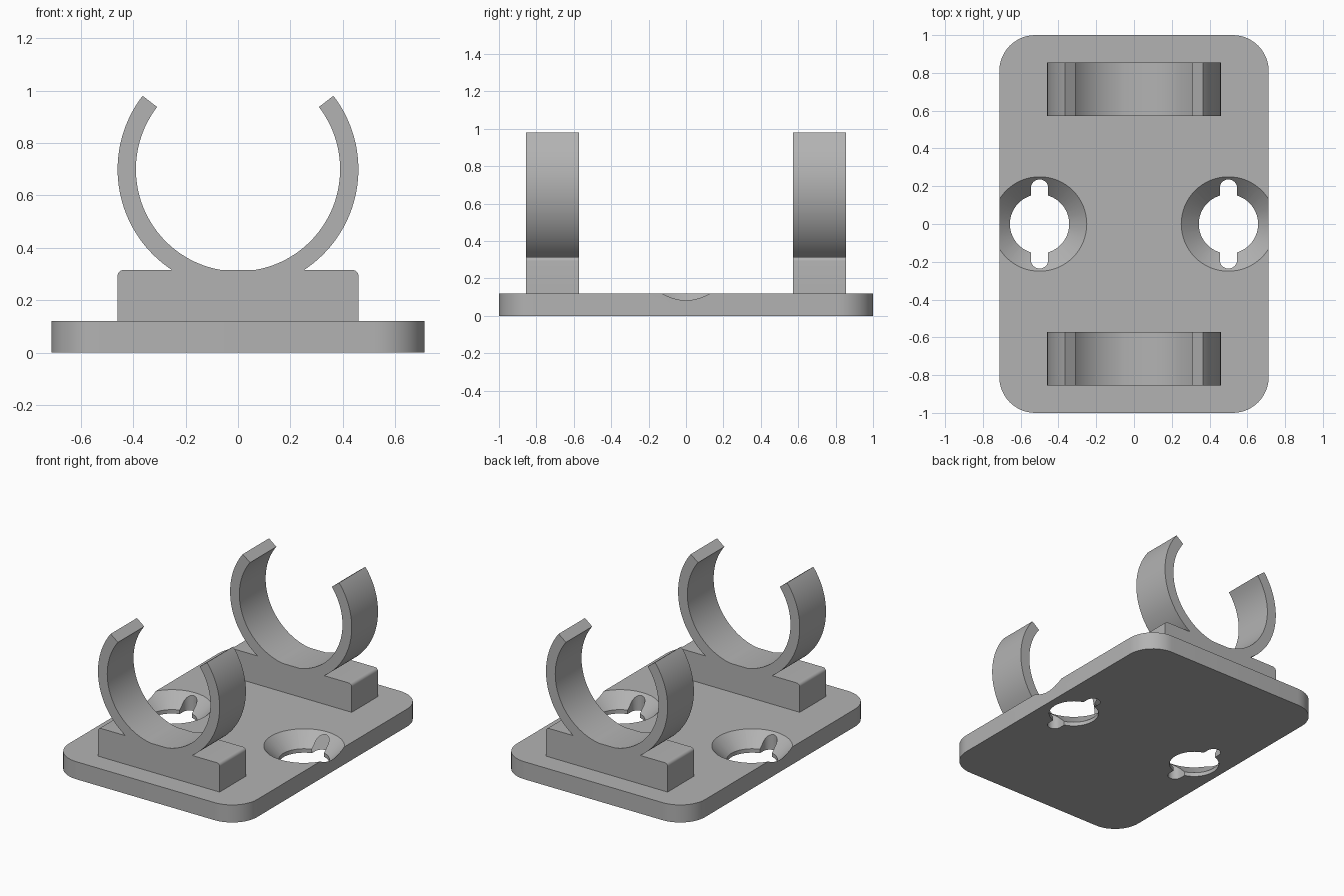
import bpy
import bmesh
from math import sin, cos, asin, sqrt, pi, radians
from mathutils import Matrix

if "Cube" in bpy.data.objects:
    bpy.data.objects.remove(bpy.data.objects["Cube"], do_unlink=True)

GREY = (0.45, 0.45, 0.45, 1)
grey = bpy.data.materials.new("light grey plastic")
grey.use_nodes = True
grey.diffuse_color = GREY
grey.node_tree.nodes["Principled BSDF"].inputs["Base Color"].default_value = GREY


def arc(cx, cy, r, start, end, steps):
    return [(cx + r * cos(start + (end - start) * i / steps),
             cy + r * sin(start + (end - start) * i / steps)) for i in range(steps + 1)]


def make_object(name, bm):
    bmesh.ops.recalc_face_normals(bm, faces=bm.faces)
    mesh = bpy.data.meshes.new(name)
    bm.to_mesh(mesh)
    bm.free()
    mesh.materials.append(grey)
    ob = bpy.data.objects.new(name, mesh)
    bpy.context.collection.objects.link(ob)
    return ob


def prism(name, outline, low, high, upright=False):
    """Extrude an outline along z, or along y when upright."""
    bm = bmesh.new()
    place = (lambda a, b: (a, low, b)) if upright else (lambda a, b: (a, b, low))
    face = bm.faces.new([bm.verts.new(place(a, b)) for a, b in outline])
    grown = bmesh.ops.extrude_face_region(bm, geom=[face])["geom"]
    depth = high - low
    bmesh.ops.translate(bm, verts=[v for v in grown if isinstance(v, bmesh.types.BMVert)],
                        vec=(0, depth, 0) if upright else (0, 0, depth))
    return make_object(name, bm)


def smooth(ob):
    bpy.ops.object.select_all(action='DESELECT')
    ob.select_set(True)
    bpy.context.view_layer.objects.active = ob
    bpy.ops.object.shade_smooth_by_angle(angle=radians(30))


def cut(target, cutter):
    cutter.hide_render = True
    mod = target.modifiers.new("cut", 'BOOLEAN')
    mod.operation = 'DIFFERENCE'
    mod.solver = 'EXACT'
    mod.object = cutter
    bpy.context.view_layer.objects.active = target
    bpy.ops.object.modifier_apply(modifier=mod.name)
    bpy.data.objects.remove(cutter, do_unlink=True)


# Base plate with rounded corners
HX, HY, THICK, CORNER = 0.713, 1.0, 0.12, 0.19
outline = []
for i, (sx, sy) in enumerate([(1, 1), (-1, 1), (-1, -1), (1, -1)]):
    outline += arc(sx * (HX - CORNER), sy * (HY - CORNER), CORNER,
                   i * pi / 2, (i + 1) * pi / 2, 12)
plate = prism("base_plate", outline, 0, THICK)

# Countersunk screw holes with keyhole slots
HOLE, SINK, SLOT, REACH = 0.157, 0.25, 0.046, 0.236
for x in (-0.5, 0.5):
    bore = prism("bore_cutter", arc(x, 0, HOLE, 0, 2 * pi, 64)[:-1], -0.1, 0.2)
    cut(plate, bore)

    bm = bmesh.new()
    lift = 0.05
    depth = THICK - (SINK - HOLE) + lift
    bmesh.ops.create_cone(bm, cap_ends=True, segments=64, radius1=HOLE - 0.01,
                          radius2=SINK + lift, depth=SINK - HOLE + 0.01 + lift,
                          matrix=Matrix.Translation((x, 0, THICK + lift - (SINK - HOLE + 0.01 + lift) / 2)))
    cut(plate, make_object("countersink_cutter", bm))

    slot_outline = (arc(x, REACH - SLOT, SLOT, 0, pi, 16)
                    + arc(x, SLOT - REACH, SLOT, pi, 2 * pi, 16))
    cut(plate, prism("slot_cutter", slot_outline, -0.1, 0.2))
smooth(plate)

# Clip profile: rounded block that carries an open ring
CZ, OUTER, INNER, TOP, HALF, ROUND = 0.70, 0.46, 0.39, 0.315, 0.46, 0.022
tip = radians(37.6)
drop = TOP - CZ
half = [(HALF, THICK)]
half += arc(HALF - ROUND, TOP - ROUND, ROUND, 0, pi / 2, 6)
half += arc(0, CZ, OUTER, asin(drop / OUTER), tip, 40)
half += arc(0, CZ, INNER, tip, asin(drop / INNER), 44)
profile = half + [(-x, z) for x, z in reversed(half)]

for name, y in (("front_clip", -0.8555), ("back_clip", 0.5715)):
    smooth(prism(name, profile, y, y + 0.284, upright=True))
